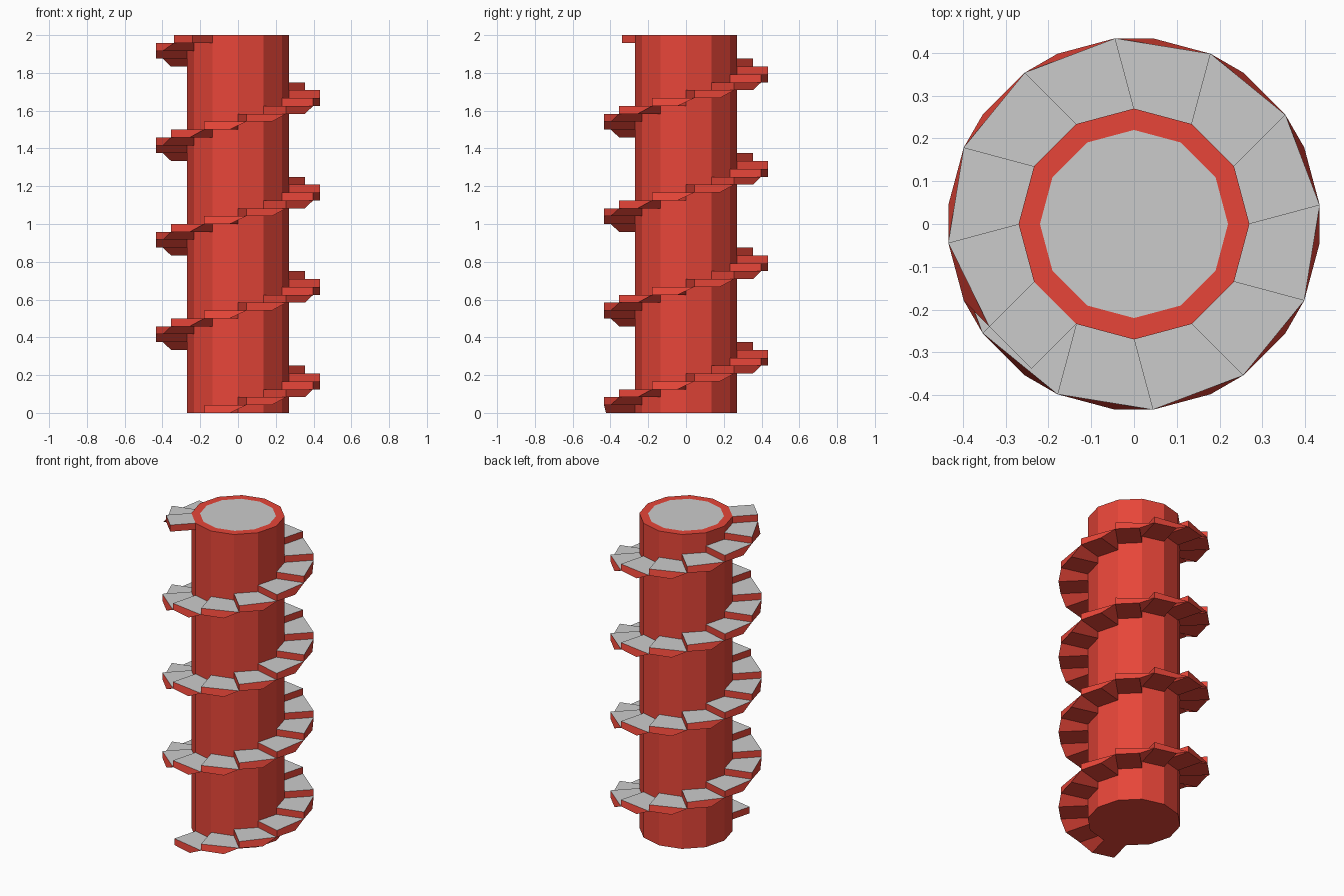
import bpy, bmesh
from math import cos, sin, radians, sqrt
from mathutils import Vector

if "Cube" in bpy.data.objects:
    bpy.data.objects.remove(bpy.data.objects["Cube"])

R, CAP_R, H = 0.27, 0.22, 2.0
SIDES, STEPS, FIRST = 12, 48, 8      # the stair starts at the column corner at 240 degrees
RISE = H / STEPS
HALF = R * sin(radians(15))          # half the width of one column face

red = bpy.data.materials.new("red")
red.diffuse_color = (0.8, 0.06, 0.04, 1)
red.use_nodes = True
red.node_tree.nodes["Principled BSDF"].inputs["Base Color"].default_value = red.diffuse_color


def corner(k, z, r=R):
    a = radians(30 * k)
    return Vector((r * cos(a), r * sin(a), z))


def outer(k, side, z):
    """Outer corner of the block pushed straight out of column face k."""
    i = k - FIRST
    d = 0.42 if i == 0 else 0.409 if i == STEPS - 1 else 0.431
    a = radians(30 * k + 15)
    return Vector((d * cos(a) - side * HALF * sin(a),
                   d * sin(a) + side * HALF * cos(a), z))


def finish(bm, name):
    me = bpy.data.meshes.new(name)
    bm.to_mesh(me)
    bm.free()
    me.materials.append(red)
    me.materials.append(None)        # grey slot
    ob = bpy.data.objects.new(name, me)
    bpy.context.collection.objects.link(ob)
    return ob


# Column: twelve-sided shaft, red rim and grey cap
bm = bmesh.new()
low, top, cap = [[bm.verts.new(corner(k, z, r)) for k in range(SIDES)]
                 for z, r in ((0, R), (H, R), (H, CAP_R))]
for k in range(SIDES):
    n = (k + 1) % SIDES
    bm.faces.new((low[k], low[n], top[n], top[k]))
    bm.faces.new((top[k], top[n], cap[n], cap[k]))
bm.faces.new(low[::-1])
bm.faces.new(cap).material_index = 1
finish(bm, "column")

# Spiral steps: each far top corner joins the near bottom corner of the next step
bm = bmesh.new()
for i in range(STEPS):
    k, z0, z1 = FIRST + i, i * RISE, (i + 1) * RISE
    far_top = outer(k + 1, -1, z1) if i < STEPS - 1 else outer(k, 1, z1)
    a0, b0, c0, d0 = [bm.verts.new(p) for p in (
        corner(k, z0), outer(k, -1, z0), outer(k, 1, z0), corner(k + 1, z0))]
    a1, b1, c1, d1 = [bm.verts.new(p) for p in (
        corner(k, z1), outer(k, -1, z1), far_top, corner(k + 1, z1))]
    bm.faces.new((a1, b1, c1, d1)).material_index = 1
    for f in ((d0, c0, b0, a0), (a0, b0, b1, a1), (b0, c0, c1, b1), (c0, d0, d1, c1)):
        bm.faces.new(f)
finish(bm, "spiral_steps")
